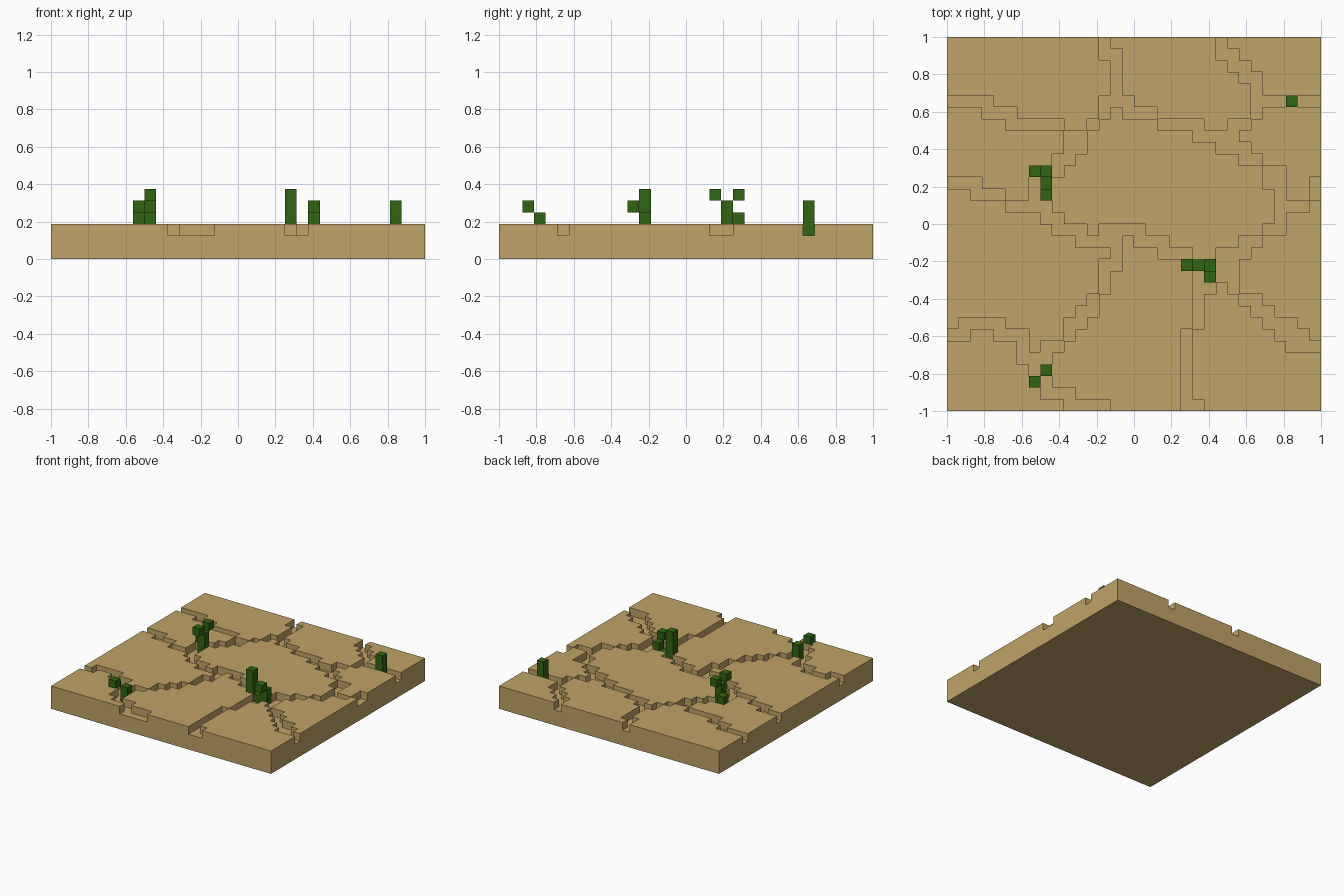
import bpy, bmesh
from mathutils import Matrix, Vector

if "Cube" in bpy.data.objects:
    bpy.data.objects.remove(bpy.data.objects["Cube"], do_unlink=True)

N = 32            # tiles along each side
U = 2 / N         # tile size


def material(name, rgb):
    m = bpy.data.materials.new(name)
    m.use_nodes = True
    m.diffuse_color = (*rgb, 1)
    m.node_tree.nodes["Principled BSDF"].inputs["Base Color"].default_value = (*rgb, 1)
    return m


sand = material("dry sand", (0.53, 0.37, 0.14))
green = material("cactus green", (0.03, 0.13, 0.006))


def finish(bm, name, mat):
    bmesh.ops.recalc_face_normals(bm, faces=bm.faces[:])
    mesh = bpy.data.meshes.new(name)
    bm.to_mesh(mesh)
    bm.free()
    mesh.materials.append(mat)
    obj = bpy.data.objects.new(name, mesh)
    bpy.context.collection.objects.link(obj)
    return obj


# Cracks: each walks from tile to tile; a, b, c, d are the diagonals
STEP = {"n": (0, 1), "s": (0, -1), "e": (1, 0), "w": (-1, 0),
        "a": (1, 1), "b": (1, -1), "c": (-1, -1), "d": (-1, 1)}
CRACKS = [
    (0, 26, "eeeseeseeeebe"),                       # upper left
    (11, 23, "swswswswsesseseeseee" "nweeeseesees"  # ring, lower half
             "eeeenweeneaennnnwnewdwnwwnenean"),
    (11, 23, "aaneeseebeeesee"),                    # ring, upper half
    (13, 31, "sessss"),                             # back
    (23, 31, "sesesesseeeee"),                      # back right
    (31, 19, "scww"),                               # right
    (0, 19, "eeseebeee"),                           # left
    (14, 14, "sswsscswswscwsssseeseee"),            # front left
    (0, 6, "eneeeseessesse"),                       # lower left
    (24, 11, "wwwsewssscsssssse"),                  # front
    (24, 11, "sbeseseesweeswee"),                   # lower right
]


def walk(i, j, moves):
    tiles = {(i, j)}
    for m in moves:
        i, j = i + STEP[m][0], j + STEP[m][1]
        tiles.add((i, j))
    return tiles


cracks = set().union(*(walk(*c) for c in CRACKS))

# Ground: a solid slab at crack depth, with the plateaus raised one step
bm = bmesh.new()
bmesh.ops.create_grid(bm, x_segments=N, y_segments=N, size=1,
                      matrix=Matrix.Translation((0, 0, 2 * U)))
rim = [e for e in bm.edges if e.is_boundary]
skirt = bmesh.ops.extrude_edge_only(bm, edges=rim)["geom"]
for v in skirt:
    if isinstance(v, bmesh.types.BMVert):
        v.co.z = 0
bmesh.ops.edgeloop_fill(bm, edges=[e for e in bm.edges if e.is_boundary])
bmesh.ops.recalc_face_normals(bm, faces=bm.faces[:])


def tile_of(face):
    c = face.calc_center_median()
    return int((c.x + 1) / U), int((c.y + 1) / U)


plateaus = [f for f in bm.faces
            if all(v.co.z > U for v in f.verts) and tile_of(f) not in cracks]
raised = bmesh.ops.extrude_face_region(bm, geom=plateaus)["geom"]
bmesh.ops.translate(bm, vec=(0, 0, U),
                    verts=[v for v in raised if isinstance(v, bmesh.types.BMVert)])
old = [f for f in plateaus if f.is_valid]
if old:
    bmesh.ops.delete(bm, geom=old, context="FACES")
finish(bm, "cracked_ground", sand)

# Cacti: stacks of blocks as (column, row, first level, block count)
CACTI = {
    "left_cactus": [(8, 19, 2, 3), (7, 20, 3, 1), (8, 18, 5, 1), (8, 20, 5, 1)],
    "front_cactus": [(20, 12, 2, 4), (21, 12, 2, 1), (22, 12, 2, 2), (22, 11, 4, 1)],
    "corner_cactus": [(8, 3, 2, 2), (7, 2, 4, 1)],
    "back_cactus": [(29, 26, 2, 3)],
}
for name, stacks in CACTI.items():
    bm = bmesh.new()
    for i, j, k, n in stacks:
        centre = Vector((i + 0.5 - N / 2, j + 0.5 - N / 2, k + n / 2)) * U
        bmesh.ops.create_cube(bm, size=U, matrix=Matrix.Translation(centre)
                              @ Matrix.Diagonal((1, 1, n, 1)))
    finish(bm, name, green)
